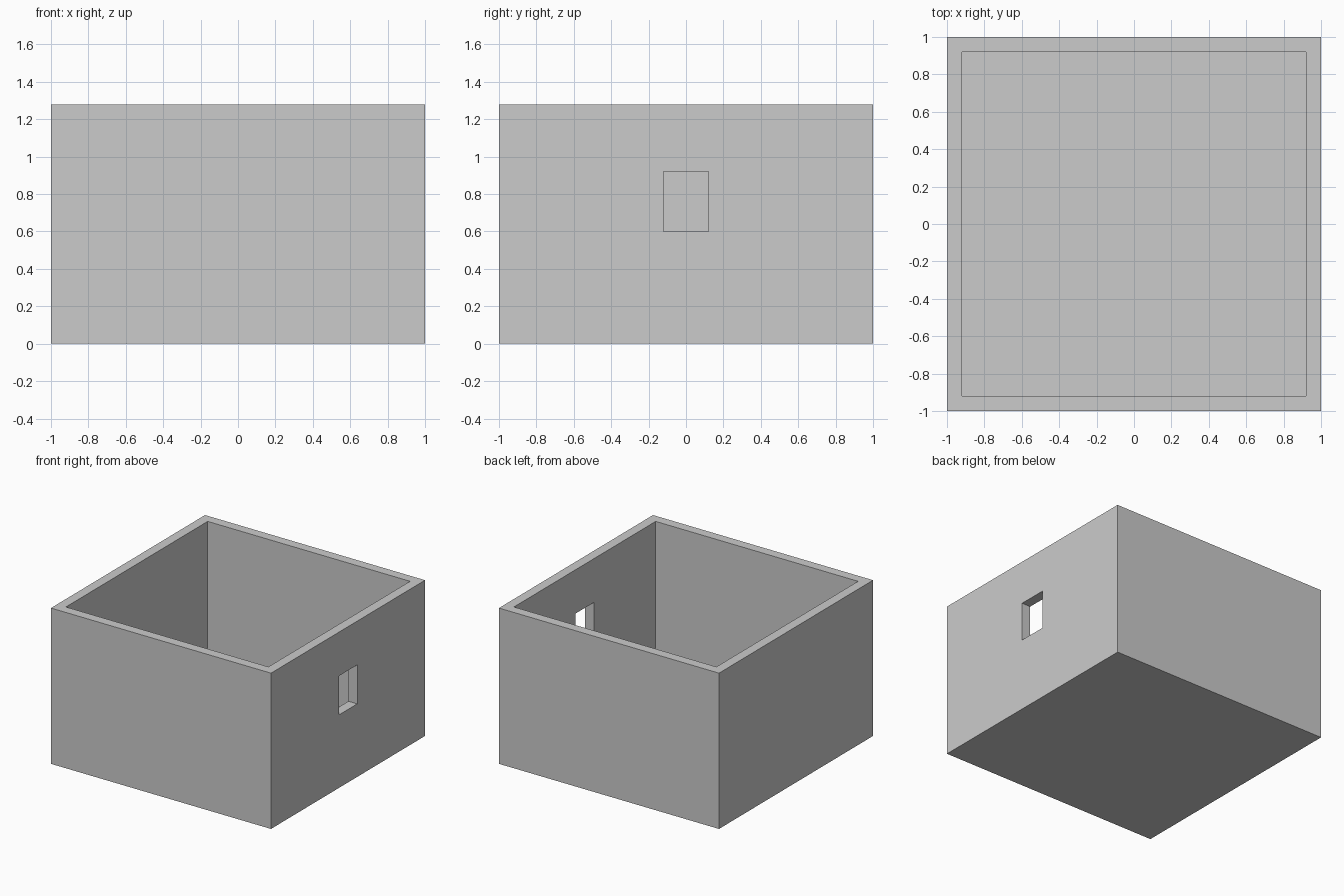
import bpy, bmesh
from mathutils import Matrix, Vector

if "Cube" in bpy.data.objects:
    bpy.data.objects.remove(bpy.data.objects["Cube"])

SIZE, HEIGHT, WALL, FLOOR = 2.0, 1.28, 0.08, 0.08


def box(name, lo, hi):
    """Axis-aligned box from two opposite corners."""
    lo, hi = Vector(lo), Vector(hi)
    bm = bmesh.new()
    bmesh.ops.create_cube(bm, size=1, matrix=Matrix.Translation((lo + hi) / 2)
                          @ Matrix.Diagonal((*(hi - lo), 1)))
    mesh = bpy.data.meshes.new(name)
    bm.to_mesh(mesh)
    bm.free()
    obj = bpy.data.objects.new(name, mesh)
    bpy.context.collection.objects.link(obj)
    return obj


def cut(target, cutter):
    """Subtract a hidden cutter from the target."""
    cutter.hide_render = True
    cutter.hide_set(True)
    cutter.display_type = 'WIRE'
    mod = target.modifiers.new(cutter.name, 'BOOLEAN')
    mod.operation = 'DIFFERENCE'
    mod.solver = 'EXACT'
    mod.object = cutter


h, i = SIZE / 2, SIZE / 2 - WALL

# Open-topped room: four walls and a floor in one shell
room = box("room_walls", (-h, -h, 0), (h, h, HEIGHT))
cut(room, box("interior_cutter", (-i, -i, FLOOR), (i, i, HEIGHT + 0.2)))

# Small window through the right wall
cut(room, box("window_cutter", (i - 0.1, -0.12, 0.60), (h + 0.1, 0.12, 0.92)))

# Bake the cuts and remove the cutters
mesh = bpy.data.meshes.new_from_object(
    room.evaluated_get(bpy.context.evaluated_depsgraph_get()))
cutters = [m.object for m in room.modifiers]
room.modifiers.clear()
room.data = mesh
for c in cutters:
    bpy.data.objects.remove(c)
